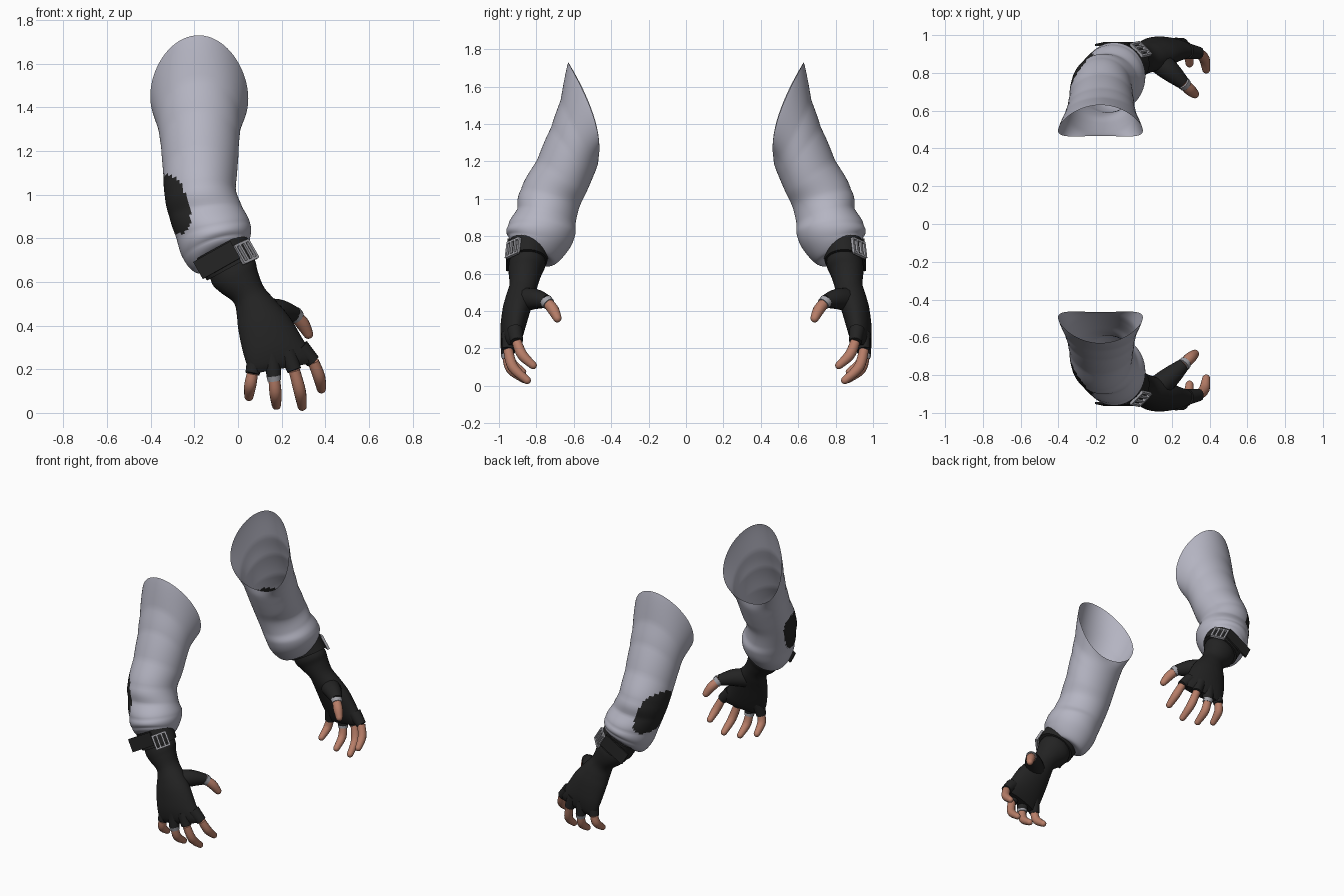
import bpy, bmesh, math
from mathutils import Vector

if "Cube" in bpy.data.objects:
    bpy.data.objects.remove(bpy.data.objects["Cube"])

def material(name, rgb):
    m = bpy.data.materials.new(name)
    m.diffuse_color = (*rgb, 1)
    m.use_nodes = True
    m.node_tree.nodes["Principled BSDF"].inputs["Base Color"].default_value = m.diffuse_color
    return m

CLOTH = material("grey cloth", (0.46, 0.46, 0.54))
BLACK = material("black leather", (0.017, 0.017, 0.017))
SKIN = material("skin", (0.48, 0.21, 0.14))
METAL = material("light grey trim", (0.36, 0.36, 0.39))

def finish(name, bm, mats, angle=50):
    """Make a smooth object, mirrored across y = 0."""
    bmesh.ops.recalc_face_normals(bm, faces=bm.faces)
    me = bpy.data.meshes.new(name)
    bm.to_mesh(me)
    bm.free()
    ob = bpy.data.objects.new(name, me)
    bpy.context.collection.objects.link(ob)
    for m in mats:
        me.materials.append(m)
    bpy.ops.object.select_all(action='DESELECT')
    ob.select_set(True)
    bpy.context.view_layer.objects.active = ob
    bpy.ops.object.shade_smooth_by_angle(angle=math.radians(angle))
    mod = ob.modifiers.new("pair", 'MIRROR')
    mod.use_axis = (False, True, False)
    mod.use_mirror_merge = False
    return ob

def spline(rows, steps):
    """Catmull-Rom through rows of numbers; yields (t, row)."""
    out = []
    for i in range(len(rows) - 1):
        p = [rows[max(0, min(len(rows) - 1, i + k))] for k in (-1, 0, 1, 2)]
        for s in range(steps):
            t = s / steps
            out.append((t, [0.5 * (2 * b + (c - a) * t + (2*a - 5*b + 4*c - d) * t*t
                            + (3*b - a - 3*c + d) * t**3) for a, b, c, d in zip(*p)]))
    out.append((0, list(rows[-1])))
    return out

def loft(name, rings, mats, caps=(True, True), rule=None, angle=50):
    bm = bmesh.new()
    vs = [[bm.verts.new(p) for p in r] for r in rings]
    n = len(rings[0])
    for a, b in zip(vs, vs[1:]):
        for j in range(n):
            f = bm.faces.new((a[j], a[(j+1) % n], b[(j+1) % n], b[j]))
            if rule:
                f.material_index = rule((j + 0.5) / n * 2 * math.pi, f.calc_center_median())
    if caps[0]:
        bm.faces.new(vs[0])
    if caps[1]:
        bm.faces.new(vs[-1])
    return finish(name, bm, mats, angle)

def tube(name, path, mat, round_tip=True, n=14):
    """Tapered tube along (x, y, z, radius) points."""
    rows = [r for _, r in spline(path, 5)]
    if round_tip:
        a, b = Vector(rows[-2][:3]), Vector(rows[-1][:3])
        d, r = (b - a).normalized(), rows[-1][3]
        for k in (25, 50, 70, 85):
            q = math.radians(k)
            rows.append([*(b + d * r * math.sin(q)), r * math.cos(q)])
    rings = []
    for i, row in enumerate(rows):
        d = Vector(rows[min(i+1, len(rows)-1)][:3]) - Vector(rows[max(i-1, 0)][:3])
        u = d.cross(Vector((0.3, 1, 0.2))).normalized()
        v = d.cross(u).normalized()
        rings.append([Vector(row[:3]) + row[3] * (u * math.cos(k * 2 * math.pi / n)
                      + v * math.sin(k * 2 * math.pi / n)) for k in range(n)])
    return loft(name, rings, [mat])

def add_box(bm, c, axes, half):
    c = Vector(c)
    v = [bm.verts.new(c + sum((a * h * s for a, h, s in zip(axes, half, sg)), Vector()))
         for sg in [(x, y, z) for x in (-1, 1) for y in (-1, 1) for z in (-1, 1)]]
    for q in ((0,1,3,2), (4,6,7,5), (0,4,5,1), (2,3,7,6), (0,2,6,4), (1,5,7,3)):
        bm.faces.new([v[i] for i in q])

# Sleeve rows: left x z, right x z, side y, outer y z, inner y z
sleeve = [
    (-.402, 1.45, .047, 1.44, -.495, -.63, 1.73, -.466, 1.23),
    (-.368, 1.33, .014, 1.33, -.57, -.67, 1.53, -.473, 1.18),
    (-.353, 1.23, .004, 1.24, -.61, -.72, 1.385, -.50, 1.11),
    (-.343, 1.11, -.003, 1.12, -.66, -.795, 1.21, -.535, 1.03),
    (-.335, .99, -.010, 1.02, -.72, -.882, 1.05, -.57, .955),
    (-.315, .90, .020, .94, -.75, -.902, .945, -.59, .87),
    (-.282, .80, .055, .87, -.77, -.950, .855, -.592, .81),
    (-.252, .71, .055, .80, -.79, -.948, .80, -.625, .735),
    (-.20, .655, .03, .74, -.81, -.915, .755, -.70, .66),
    (-.14, .68, .00, .74, -.82, -.88, .75, -.76, .69)]

def sleeve_ring(t, r, n=72):
    xl, zl, xr, zr, ys, yo, zo, yi, zi = r
    cx, cy, cz = (xl + xr) / 2, (yo + yi) / 2, (zo + zi) / 2
    pts = []
    for k in range(n):
        c, s = math.cos(2 * math.pi * k / n), math.sin(2 * math.pi * k / n)
        puff = 1 + 0.04 * math.sin(math.pi * t) * max(0, 0.4 + 0.6 * s)  # fabric folds
        pts.append((cx + (xr - xl) / 2 * c * (1 + (puff - 1) * 0.5),
                    cy + (yo - yi) / 2 * s * puff + (ys - cy) * c * c,
                    cz + (zo - zi) / 2 * s + (zr - zl) / 2 * c + ((zl + zr) / 2 - cz) * c * c))
    return pts

def elbow_patch(ang, p):
    a = (math.degrees(ang) - 160) / 44
    return 1 if abs(a) ** 2.6 + abs((p.z - .955) / .135) ** 2.6 < 1 else 0

loft("sleeve", [sleeve_ring(t, r) for t, r in spline(sleeve, 8)], [CLOTH, BLACK],
     (False, False), elbow_patch)

# Glove rows: centre, half width, half thickness, width-axis y and z slope
def oval(r, n=32):
    x, y, z, w, t, uy, uz = r
    u = Vector((1, uy, uz)).normalized()
    v = Vector((uy, -1, 0)).normalized()
    return [Vector((x, y, z)) + u * w * math.cos(k * 2 * math.pi / n)
            + v * t * math.sin(k * 2 * math.pi / n) for k in range(n)]

glove = [
    (-.05, -.845, .70, .10, .09, 0, .58), (-.02, -.85, .645, .112, .098, 0, .58),
    (.005, -.86, .60, .098, .088, 0, .56), (.05, -.868, .54, .078, .076, 0, .5),
    (.085, -.885, .48, .096, .078, .05, .35), (.12, -.905, .41, .122, .076, .08, .22),
    (.16, -.925, .31, .142, .066, .12, .18), (.195, -.932, .24, .155, .050, .15, .18),
    (.208, -.932, .205, .148, .032, .15, .18)]
loft("glove_hand", [oval(r) for _, r in spline(glove, 5)], [BLACK])

# Wrist strap with its loose tail
wrist_band = [(-.085, -.832, .765, .118, .10, 0, .55), (-.085, -.832, .765, .132, .112, 0, .55),
              (-.03, -.848, .668, .128, .106, 0, .55), (-.03, -.848, .668, .105, .09, 0, .55)]
loft("wrist_strap", [oval(r) for r in wrist_band], [BLACK], (False, False), angle=35)
U = Vector((.87, 0, .49))
D = Vector((.49, -.1, -.86)).normalized()
bm = bmesh.new()
add_box(bm, (-.098, -.952, .70), (U, D, U.cross(D).normalized()), (.098, .045, .006))
finish("strap_tail", bm, [BLACK], 30)

# Buckle made of thin bars
N = (U * .68 + Vector((0, -1, 0)) * .73).normalized()
T = D.cross(N).normalized()
N = T.cross(D).normalized()
centre = Vector((.036, -.925, .738))
bm = bmesh.new()
for off in (-.044, -.016, .016, .044):
    add_box(bm, centre + T * off, (T, D, N), (.006, .048, .008))
for off in (-.044, .044):
    add_box(bm, centre + D * off, (T, D, N), (.046, .006, .008))
finish("buckle", bm, [METAL], 30)

# Fingers: root in the glove, glove edge, middle joint, tip
fingers = {
    "little": ((.085, -.935, .27), (.066, -.948, .18), (.056, -.935, .125), (.050, -.875, .075)),
    "ring": ((.155, -.95, .27), (.165, -.957, .165), (.172, -.935, .09), (.176, -.865, .035)),
    "middle": ((.225, -.945, .28), (.258, -.952, .195), (.283, -.925, .10), (.294, -.85, .030)),
    "index": ((.285, -.915, .30), (.345, -.905, .235), (.372, -.875, .165), (.382, -.818, .110))}
for name, (root, edge, mid, tip) in fingers.items():
    tube(name + "_glove_stub", [(*root, .042), (*edge, .033)], BLACK, False)
    tube(name + "_finger", [(*edge, .026), (*mid, .028), (*tip, .021)], SKIN)

# Thumb
tube("thumb_glove", [(.11, -.88, .46, .065), (.19, -.81, .465, .056), (.262, -.745, .452, .035)],
     BLACK, False)
tube("thumb", [(.255, -.75, .455, .027), (.295, -.712, .41, .031), (.322, -.688, .362, .023)], SKIN)

# Pale hems on the thumb and ring finger
tube("thumb_hem", [(.258, -.749, .454, .037), (.273, -.734, .438, .034)], METAL, False)
tube("ring_finger_hem", [(.164, -.957, .172, .034), (.167, -.953, .148, .031)], METAL, False)
